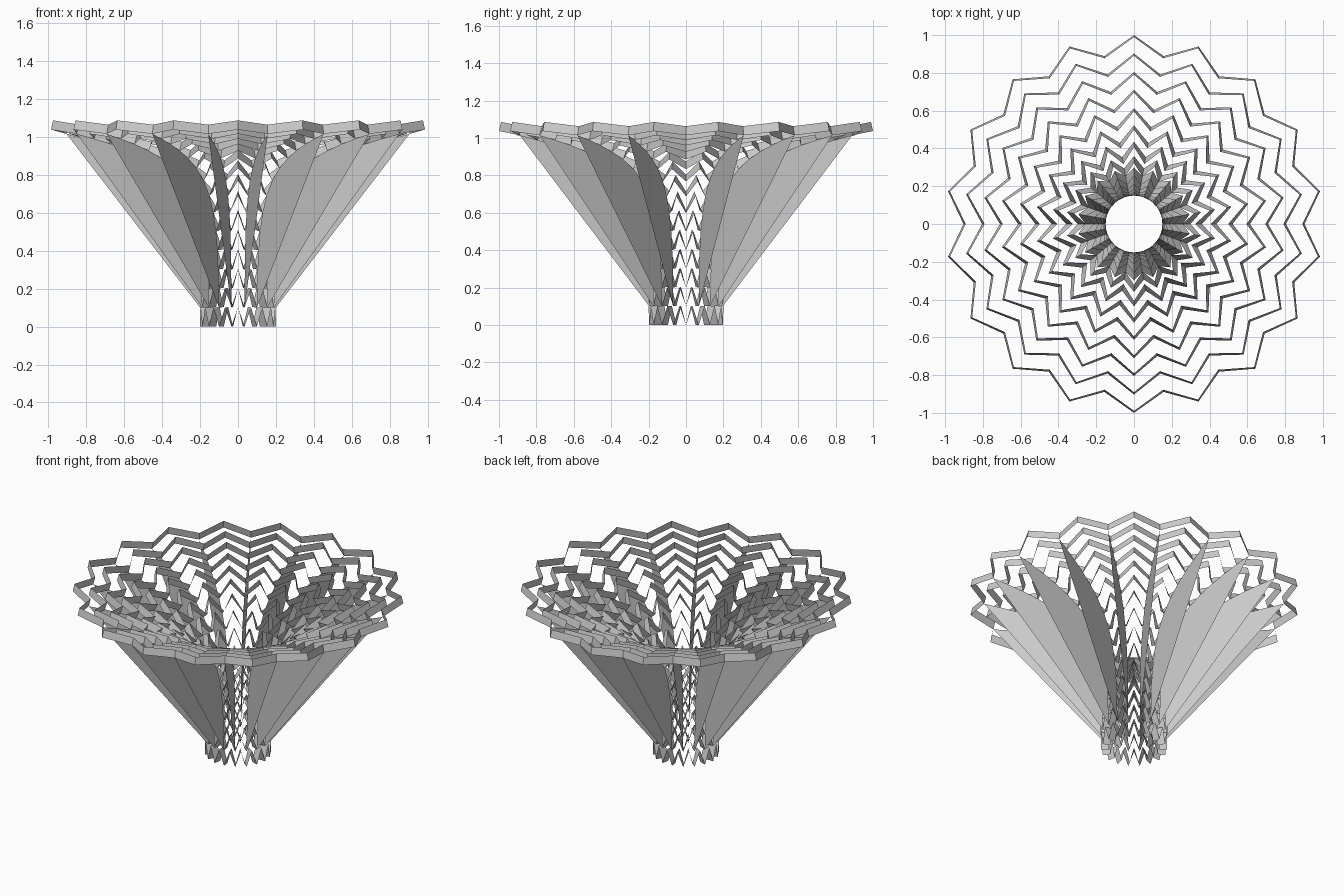
import bpy
from math import pi, cos, sin
from mathutils import Vector
from mathutils.geometry import interpolate_bezier

if "Cube" in bpy.data.objects:
    bpy.data.objects.remove(bpy.data.objects["Cube"])

N = 18            # fins / zigzag points
STEPS = 15        # slat rings along the flare
WIDTH = 0.05      # slat width, measured normal to the flare

# Flare profile (radius, z), resampled to equal lengths
curve = interpolate_bezier(Vector((0.2, 0)), Vector((0.2, 0.70)),
                           Vector((0.25, 0.87)), Vector((1.0, 1.037)), 600)
length = [0.0]
for a, b in zip(curve, curve[1:]):
    length.append(length[-1] + (b - a).length)


def profile(k, off=0.0):
    """Point (radius, z) at step k, shifted towards the axis by off."""
    s = length[-1] * k / STEPS
    j = min(range(len(curve)), key=lambda i: abs(length[i] - s))
    t = (curve[min(j + 1, 599)] - curve[max(j - 1, 0)]).normalized()
    return curve[j] + off * Vector((-t.y, t.x))


def polar(p, a):
    return (p[0] * cos(a), p[0] * sin(a), p[1])


def make(name, verts, faces):
    me = bpy.data.meshes.new(name)
    me.from_pydata(verts, [], faces)
    me.update()
    ob = bpy.data.objects.new(name, me)
    bpy.context.collection.objects.link(ob)
    return ob


# Zigzag slat rings: valleys on step k, points on step k + 1
for k in range(STEPS):
    verts = []
    for i in range(2 * N):
        for off in (0, WIDTH):
            verts.append(polar(profile(k + i % 2, off), pi * i / N))
    n = len(verts)
    faces = [(j, (j + 2) % n, (j + 3) % n, j + 1) for j in range(0, n, 2)]
    make(f"slat_ring_{k + 1}", verts, faces)

# Flat radial fins between the flare and its chord
for i in range(N):
    verts = [polar(profile(k), 2 * pi * i / N) for k in range(1, STEPS)]
    make(f"fin_{i + 1}", verts, [tuple(range(len(verts)))])
